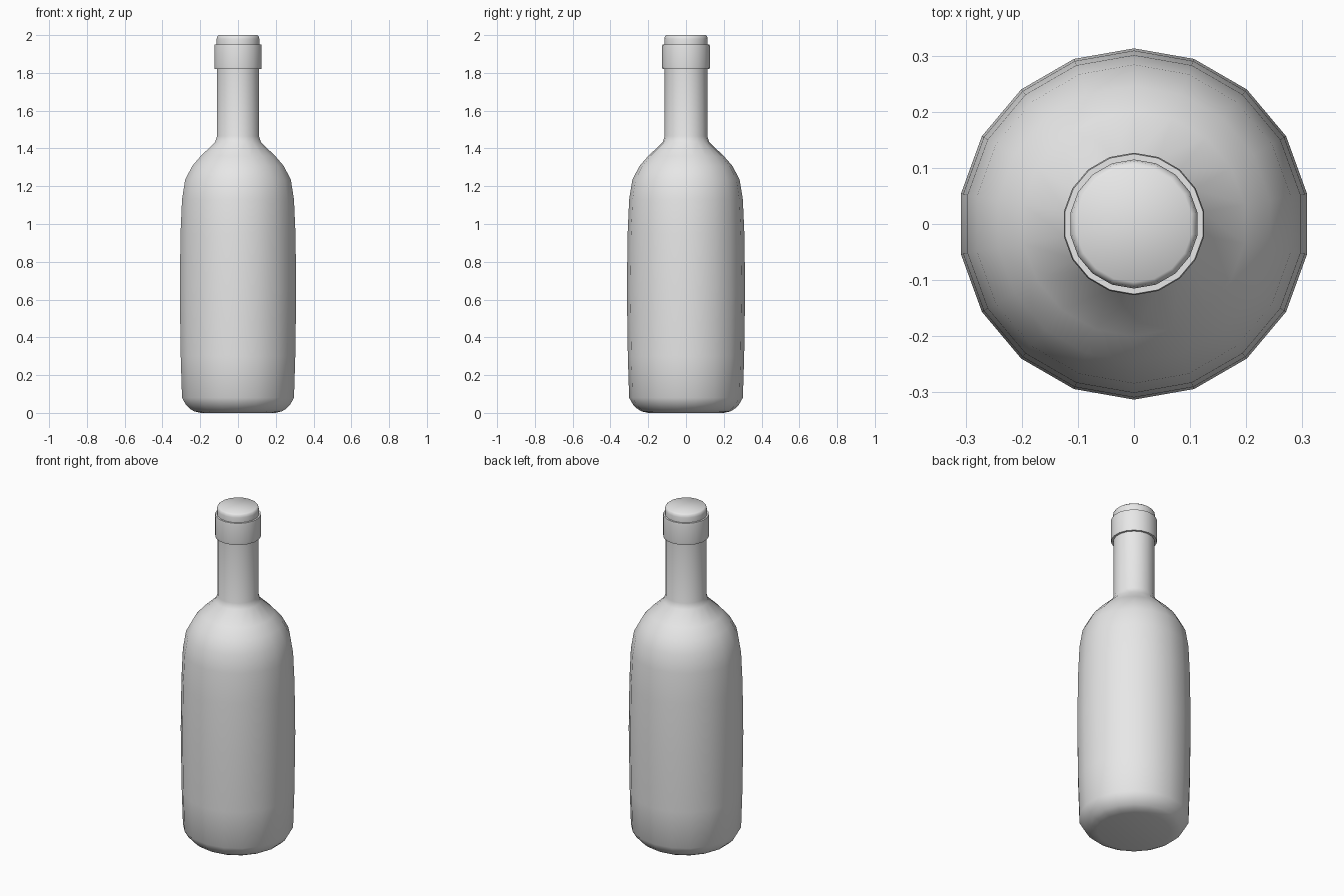
import bpy, bmesh, math

if "Cube" in bpy.data.objects:
    bpy.data.objects.remove(bpy.data.objects["Cube"])

SIDES = 18
glass = bpy.data.materials.new("light_grey")
glass.diffuse_color = (0.8, 0.8, 0.8, 1)
glass.use_nodes = True
glass.node_tree.nodes["Principled BSDF"].inputs["Base Color"].default_value = glass.diffuse_color


def lathe(name, profile):
    """Spin (radius, height) points into a closed 18-sided body."""
    bm = bmesh.new()
    rings = []
    for r, z in profile:
        rings.append([bm.verts.new((r * math.sin(2 * math.pi * i / SIDES),
                                    -r * math.cos(2 * math.pi * i / SIDES), z))
                      for i in range(SIDES)])
    for a, b in zip(rings, rings[1:]):
        for i in range(SIDES):
            j = (i + 1) % SIDES
            bm.faces.new((a[i], a[j], b[j], b[i]))
    bm.faces.new(rings[0][::-1])
    bm.faces.new(rings[-1])
    bmesh.ops.recalc_face_normals(bm, faces=bm.faces)
    mesh = bpy.data.meshes.new(name)
    bm.to_mesh(mesh)
    bm.free()
    mesh.materials.append(glass)
    ob = bpy.data.objects.new(name, mesh)
    bpy.context.collection.objects.link(ob)
    bpy.ops.object.select_all(action='DESELECT')
    ob.select_set(True)
    bpy.context.view_layer.objects.active = ob
    bpy.ops.object.shade_smooth_by_angle(angle=math.radians(50))
    return ob


# body, shoulder, neck, lip collar and mouth in one continuous profile
lathe("bottle", [
    (0.20, 0.0), (0.235, 0.008), (0.256, 0.02), (0.28, 0.043), (0.301, 0.08),
    (0.308, 0.3), (0.313, 0.65), (0.309, 0.95), (0.301, 1.13),
    (0.284, 1.235), (0.246, 1.307), (0.20, 1.36), (0.124, 1.432), (0.113, 1.465),
    (0.113, 1.82), (0.125, 1.82), (0.127, 1.835), (0.127, 1.935), (0.125, 1.95),
    (0.115, 1.95), (0.115, 1.98), (0.112, 1.993), (0.104, 2.0)])
